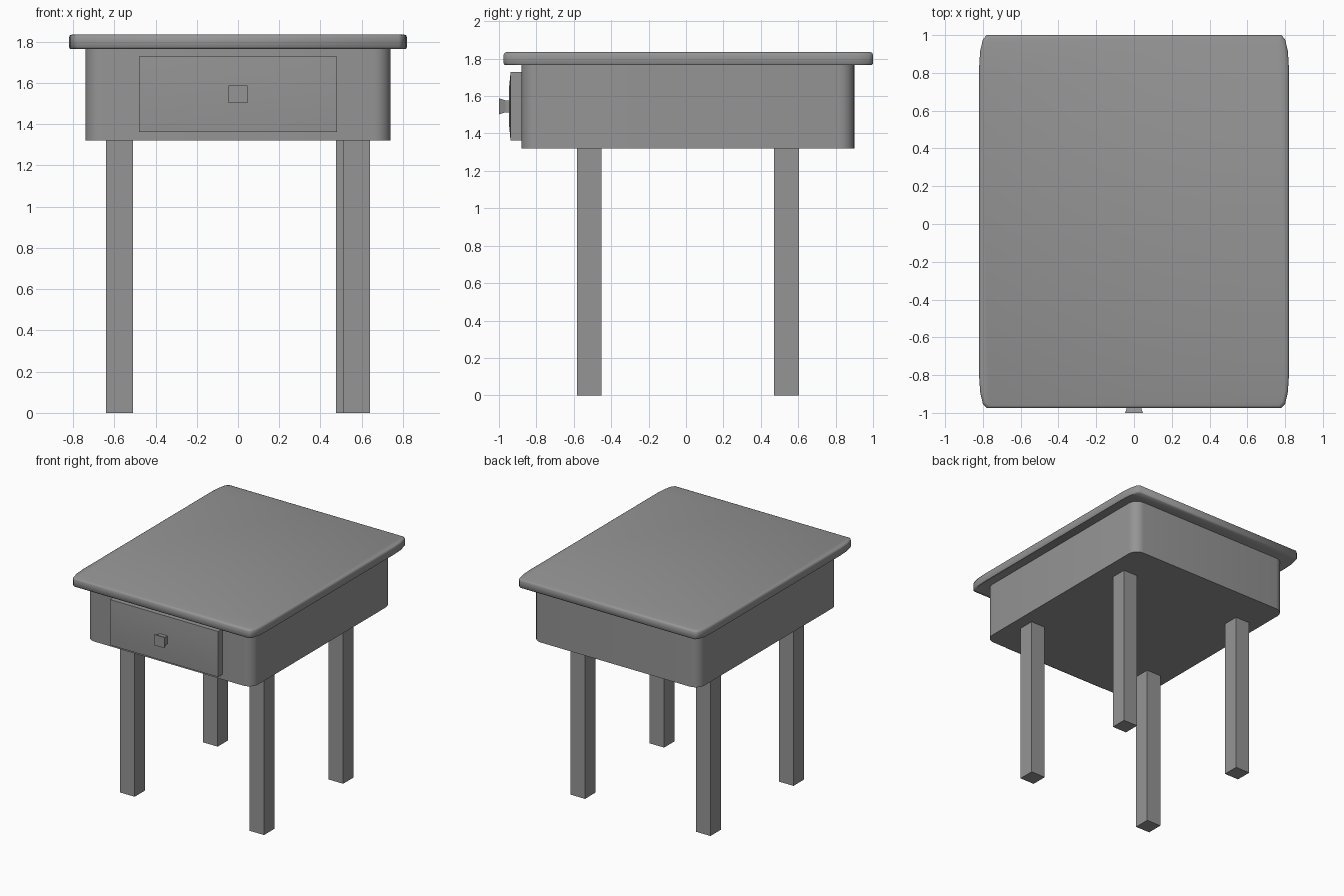
import bpy, bmesh
from math import cos, sin, pi, radians

cube = bpy.data.objects.get("Cube")
if cube:
    bpy.data.objects.remove(cube, do_unlink=True)

grey = bpy.data.materials.new("plain_grey")
grey.use_nodes = True
colour = (0.3, 0.3, 0.3, 1)
grey.diffuse_color = colour
grey.node_tree.nodes["Principled BSDF"].inputs["Base Color"].default_value = colour


def finish(name, bm, smooth=None):
    bmesh.ops.recalc_face_normals(bm, faces=bm.faces)
    mesh = bpy.data.meshes.new(name)
    bm.to_mesh(mesh)
    bm.free()
    mesh.materials.append(grey)
    obj = bpy.data.objects.new(name, mesh)
    bpy.context.collection.objects.link(obj)
    if smooth:
        bpy.ops.object.select_all(action='DESELECT')
        obj.select_set(True)
        bpy.context.view_layer.objects.active = obj
        bpy.ops.object.shade_smooth_by_angle(angle=radians(smooth))
    return obj


def loft(name, rings, smooth=None):
    """Skin a stack of matching rings and cap both ends."""
    bm = bmesh.new()
    loops = [[bm.verts.new(p) for p in ring] for ring in rings]
    for a, b in zip(loops, loops[1:]):
        for i in range(len(a)):
            j = (i + 1) % len(a)
            bm.faces.new((a[i], a[j], b[j], b[i]))
    bm.faces.new(loops[0])
    bm.faces.new(loops[-1])
    return finish(name, bm, smooth)


def rounded(hx, y0, y1, rx, ry, steps, z):
    """Rectangle outline with elliptical corners."""
    ring = []
    for q, (sx, sy) in enumerate(((1, 1), (-1, 1), (-1, -1), (1, -1))):
        for i in range(steps + 1):
            a = (q + i / steps) * pi / 2
            cy = y1 - ry if sy > 0 else y0 + ry
            ring.append((sx * (hx - rx) + rx * cos(a), cy + ry * sin(a), z))
    return ring


def box(name, x0, x1, y0, y1, z0, z1):
    return loft(name, [[(x0, y0, z), (x1, y0, z), (x1, y1, z), (x0, y1, z)]
                       for z in (z0, z1)])


# Table top with softened upper and lower rims
loft("table_top", [rounded(0.82 - d, -0.975 + d, 1 - d, 0.04, 0.17, 3, z)
                   for z, d in ((1.765, 0.006), (1.775, 0), (1.82, 0),
                                (1.831, 0.005), (1.835, 0.015))], 50)

# Rounded case
loft("case", [rounded(0.74, -0.88, 0.9, 0.08, 0.08, 6, z) for z in (1.32, 1.766)], 40)

# Legs; the back left one sits slightly further in
for name, x, y in (("front_right_leg", -0.575, -0.517), ("front_left_leg", 0.575, -0.517),
                   ("back_right_leg", -0.575, 0.537), ("back_left_leg", 0.54, 0.537)):
    box(name, x - 0.065, x + 0.065, y - 0.066, y + 0.066, 0, 1.33)


def upright(hx, hz, y, zc):
    return [(-hx, y, zc - hz), (hx, y, zc - hz), (hx, y, zc + hz), (-hx, y, zc + hz)]


# Drawer front with a slightly raised middle
loft("drawer_front", [upright(0.48, 0.183, -0.87, 1.545), upright(0.48, 0.183, -0.938, 1.545),
                      upright(0.40, 0.1, -0.946, 1.545)], 30)

# Flared square knob
loft("knob", [upright(hx, hz, y, 1.545) for hx, hz, y in
              ((0.035, 0.032, -0.935), (0.035, 0.032, -0.965), (0.047, 0.043, -1.0))])
